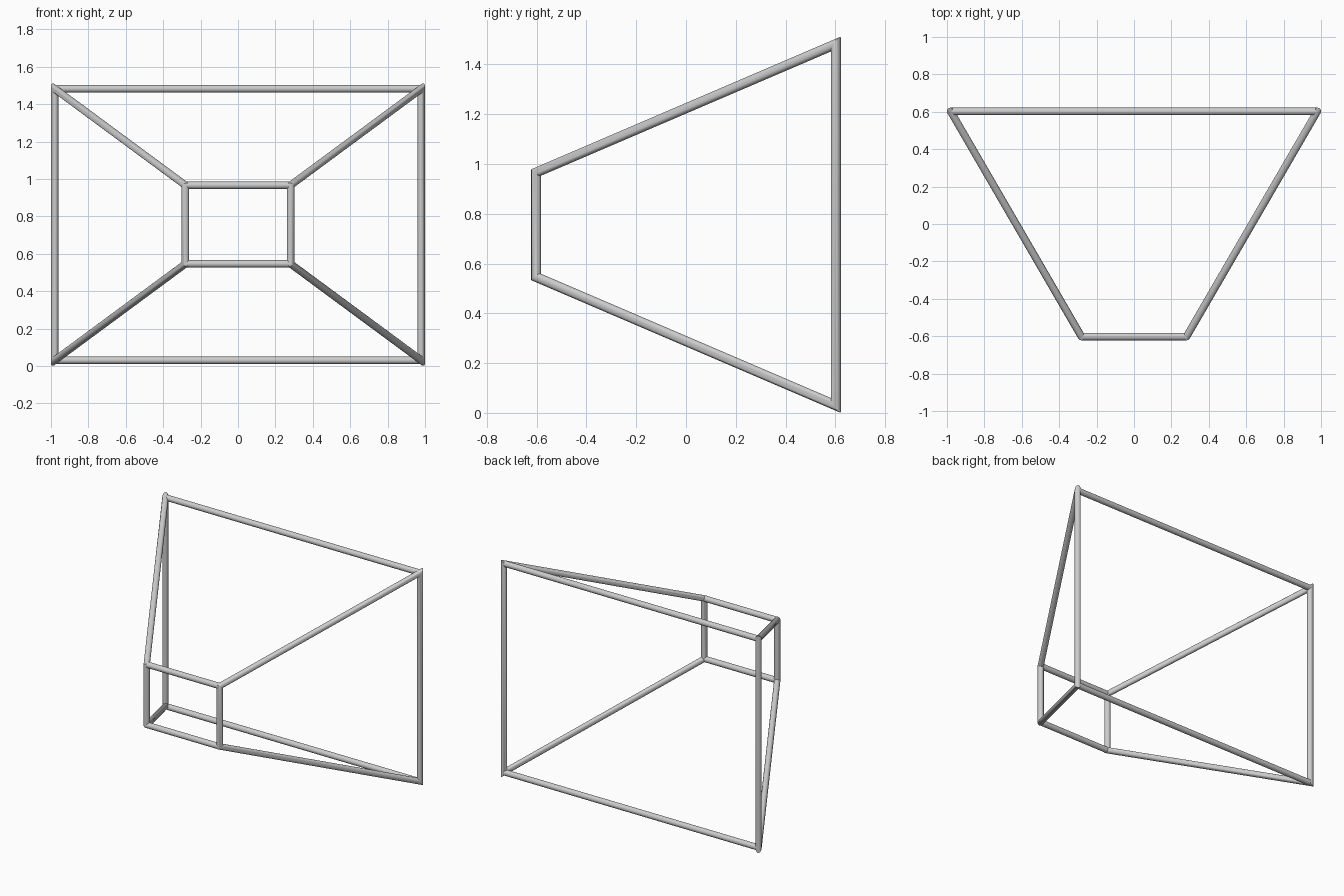
import bpy, bmesh, math
from mathutils import Vector

if "Cube" in bpy.data.objects:
    bpy.data.objects.remove(bpy.data.objects["Cube"])

R, SIDES = 0.02, 16
ZC = 0.756                       # height of the frame's axis
BACK = (0.98, 0.602, 0.726)      # half width, depth, half height
FRONT = (0.281, -0.602, 0.21)


def finish(name, bm):
    bmesh.ops.recalc_face_normals(bm, faces=bm.faces)
    me = bpy.data.meshes.new(name)
    bm.to_mesh(me)
    bm.free()
    ob = bpy.data.objects.new(name, me)
    bpy.context.collection.objects.link(ob)
    bpy.ops.object.select_all(action='DESELECT')
    ob.select_set(True)
    bpy.context.view_layer.objects.active = ob
    bpy.ops.object.shade_smooth_by_angle(angle=math.radians(30))
    return ob


def mitred_loop(name, pts):
    """Closed flat tube loop with sharp mitred corners."""
    pts = [Vector(p) for p in pts]
    n = len(pts)
    normal = (pts[1] - pts[0]).cross(pts[2] - pts[1]).normalized()
    bm = bmesh.new()
    rings = []
    for i, p in enumerate(pts):
        a = (p - pts[i - 1]).normalized()
        b = (pts[(i + 1) % n] - p).normalized()
        out = (a - b).normalized()
        stretch = R / math.sqrt((1 + a.dot(b)) / 2)
        rings.append([bm.verts.new(p + out * stretch * math.cos(t) + normal * R * math.sin(t))
                      for t in (2 * math.pi * k / SIDES for k in range(SIDES))])
    for i in range(n):
        r0, r1 = rings[i], rings[(i + 1) % n]
        for k in range(SIDES):
            j = (k + 1) % SIDES
            bm.faces.new((r0[k], r0[j], r1[j], r1[k]))
    return finish(name, bm)


def cross_bar(name, half, y, z):
    """Horizontal rod along x."""
    bm = bmesh.new()
    bmesh.ops.create_cone(bm, cap_ends=True, segments=SIDES, radius1=R, radius2=R, depth=2 * half)
    for v in bm.verts:
        v.co = Vector((v.co.z, v.co.x + y, v.co.y + z))
    return finish(name, bm)


# Slanted trapezoid side frames
for side, s in (("left", -1), ("right", 1)):
    (bx, by, bz), (fx, fy, fz) = BACK, FRONT
    mitred_loop(side + "_side_frame", [(s * bx, by, ZC - bz), (s * bx, by, ZC + bz),
                                       (s * fx, fy, ZC + fz), (s * fx, fy, ZC - fz)])

# Horizontal rods joining the side frames
for end, (x, y, h) in (("back", BACK), ("front", FRONT)):
    for level, s in (("top", 1), ("bottom", -1)):
        cross_bar(f"{end}_{level}_bar", x, y, ZC + s * h)
